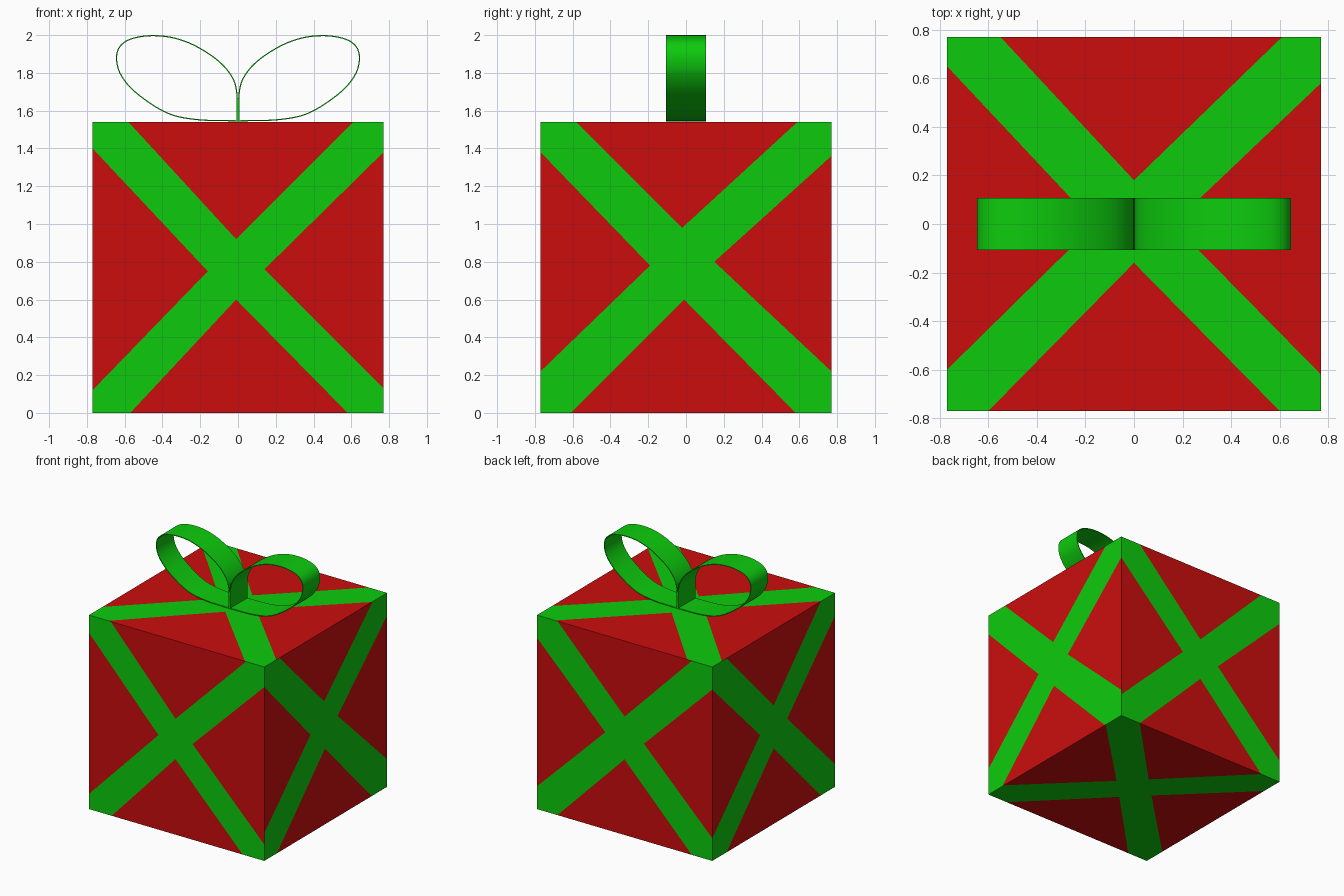
import bpy, bmesh
from mathutils import Vector

if "Cube" in bpy.data.objects:
    bpy.data.objects.remove(bpy.data.objects["Cube"])

H = 0.77  # half side of the box


def material(name, rgb):
    m = bpy.data.materials.new(name)
    m.diffuse_color = (*rgb, 1)
    m.use_nodes = True
    m.node_tree.nodes["Principled BSDF"].inputs["Base Color"].default_value = m.diffuse_color
    return m


red = material("wrapping red", (0.6, 0.004, 0.004))
green = material("ribbon green", (0.004, 0.6, 0.004))


def finish(bm, name, mats):
    me = bpy.data.meshes.new(name)
    bm.to_mesh(me)
    bm.free()
    ob = bpy.data.objects.new(name, me)
    bpy.context.collection.objects.link(ob)
    for m in mats:
        me.materials.append(m)
    return ob


def wrapped_side(bm, u, v, insets, apexes):
    """One box side: four red triangles around a diagonal green cross.
    insets: ribbon width along u and v at corners BL, BR, TR, TL.
    apexes: inner corners of the bottom, right, top, left triangles."""
    u, v = Vector(u), Vector(v)
    n = u.cross(v)

    def vert(a, b):
        return bm.verts.new(n * H + u * a + v * b)

    signs = [(-1, -1), (1, -1), (1, 1), (-1, 1)]
    corner = [vert(a * H, b * H) for a, b in signs]
    on_u = [vert(a * (H - i), b * H) for (a, b), (i, _) in zip(signs, insets)]
    on_v = [vert(a * H, b * (H - j)) for (a, b), (_, j) in zip(signs, insets)]
    apex = [vert(*p) for p in apexes]
    bm.faces.new(apex).material_index = 1
    for k in range(4):
        nxt = (k + 1) % 4
        edge, other = (on_u, on_v) if k % 2 == 0 else (on_v, on_u)
        bm.faces.new((edge[k], edge[nxt], apex[k]))
        arm = bm.faces.new((apex[k - 1], other[k], corner[k], edge[k], apex[k]))
        arm.material_index = 1


# Gift box with painted crosses
plain_in = [(.18, .18)] * 4
plain_ap = [(0, -.17), (.17, 0), (0, .17), (-.17, 0)]
X, Y, Z = Vector((1, 0, 0)), Vector((0, 1, 0)), Vector((0, 0, 1))
bm = bmesh.new()
wrapped_side(bm, X, Z, [(.20, .12), (.19, .13), (.16, .16), (.19, .14)],
             [(-.01, -.17), (.14, -.01), (-.01, .15), (-.16, -.02)])   # front
wrapped_side(bm, Y, Z, [(.16, .22), (.19, .22), (.18, .18), (.19, .16)],
             [(-.01, -.17), (.15, .03), (-.02, .21), (-.19, .01)])     # right
wrapped_side(bm, X, Y, [(.17, .17), (.17, .15), (.16, .19), (.22, .12)],
             [(0, -.16), (.16, 0), (0, .18), (-.16, 0)])               # top
wrapped_side(bm, -X, Z, plain_in, plain_ap)                            # back
wrapped_side(bm, -Y, Z, plain_in, plain_ap)                            # left
wrapped_side(bm, X, -Y, plain_in, plain_ap)                            # bottom
bmesh.ops.translate(bm, verts=bm.verts, vec=(0, 0, H))
bmesh.ops.remove_doubles(bm, verts=bm.verts, dist=0.0005)
finish(bm, "gift_box", [red, green])

# Bow: one smooth loop of thin ribbon, mirrored
loop = [(0, 1.546), (.22, 1.553), (.38, 1.59), (.54, 1.695), (.62, 1.79),
        (.643, 1.875), (.625, 1.94), (.565, 1.98), (.46, 1.997), (.34, 1.985),
        (.22, 1.94), (.10, 1.86), (.03, 1.775), (.006, 1.69), (.004, 1.546)]


def smooth_path(pts, steps=6):
    p = [Vector(q) for q in pts]
    p = [2 * p[0] - p[1]] + p + [2 * p[-1] - p[-2]]
    out = []
    for a, b, c, d in zip(p, p[1:], p[2:], p[3:]):
        for s in range(steps):
            t = s / steps
            out.append(0.5 * (2 * b + (c - a) * t + (2 * a - 5 * b + 4 * c - d) * t * t
                              + (3 * b - a - 3 * c + d) * t ** 3))
    return out + [p[-2]]


bm = bmesh.new()
rows = [[bm.verts.new((q.x, y, q.y)) for y in (-.107, .107)] for q in smooth_path(loop)]
for a, b in zip(rows, rows[1:]):
    bm.faces.new((a[0], a[1], b[1], b[0])).smooth = True
bow = finish(bm, "ribbon_bow", [green])
solid = bow.modifiers.new("thickness", 'SOLIDIFY')
solid.thickness = 0.006
solid.offset = 0
mirror = bow.modifiers.new("mirror", 'MIRROR')
mirror.use_mirror_merge = False
bpy.context.view_layer.objects.active = bow
bow.select_set(True)
for name in ("thickness", "mirror"):
    bpy.ops.object.modifier_apply(modifier=name)
bpy.ops.object.shade_smooth_by_angle()
